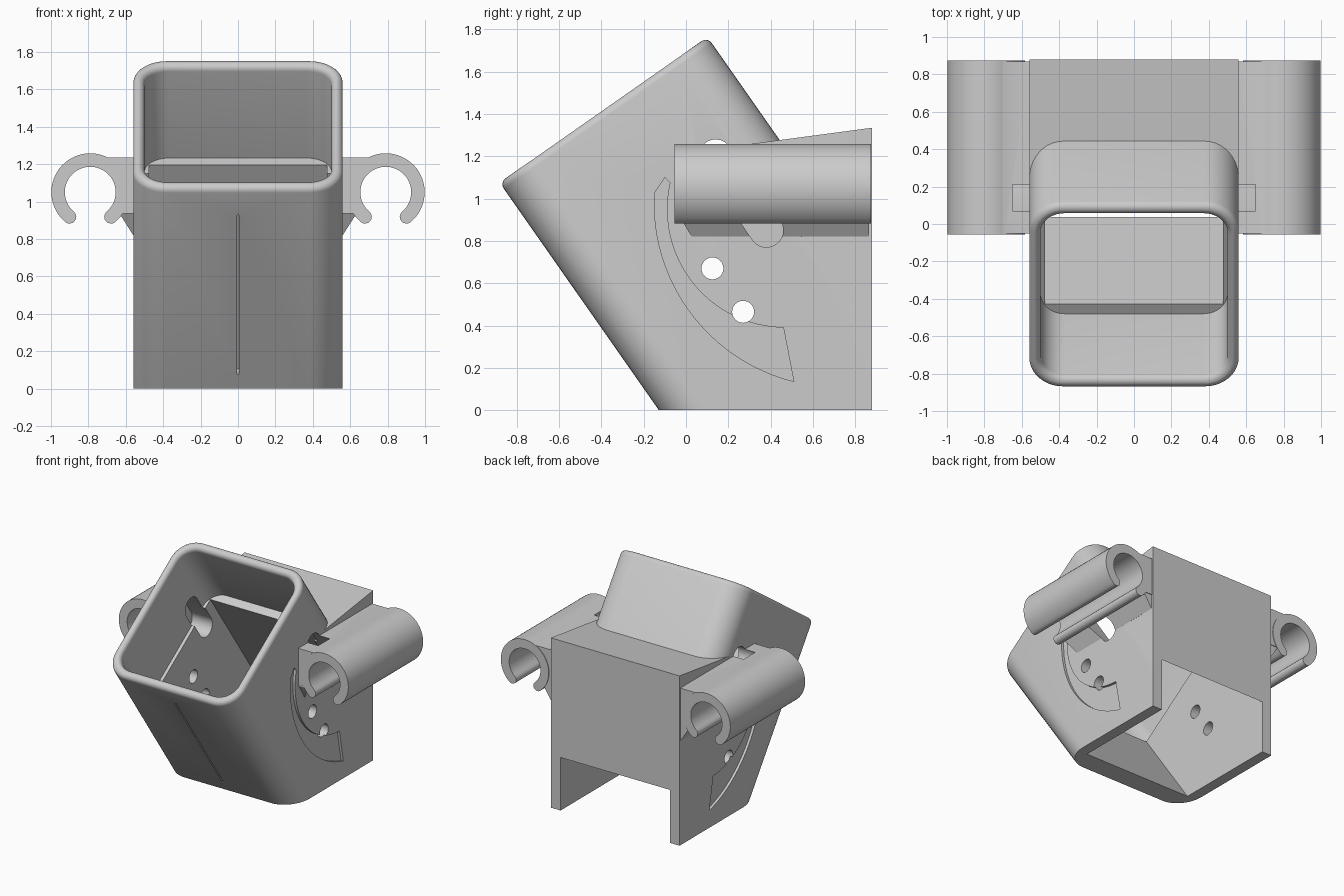
import bpy, bmesh
from math import sin, cos, pi, radians
from mathutils import Matrix

if "Cube" in bpy.data.objects:
    bpy.data.objects.remove(bpy.data.objects["Cube"], do_unlink=True)

grey = bpy.data.materials.new("plain grey")
grey.use_nodes = True
grey.diffuse_color = (0.6, 0.6, 0.6, 1)
grey.node_tree.nodes["Principled BSDF"].inputs["Base Color"].default_value = (0.6, 0.6, 0.6, 1)

# Frame of the tilted tube: local z runs along the tube, origin at its rim
TILT = Matrix.Translation((0, -0.39, 1.42)) @ Matrix.Rotation(radians(35), 4, 'X')


def loft(name, rings, matrix=Matrix()):
    """Closed solid skinned through rings with equal point counts."""
    bm = bmesh.new()
    loops = [[bm.verts.new(p) for p in ring] for ring in rings]
    n = len(loops[0])
    for a, b in zip(loops, loops[1:]):
        for i in range(n):
            j = (i + 1) % n
            bm.faces.new((a[i], a[j], b[j], b[i]))
    bm.faces.new(loops[0])
    bm.faces.new(loops[-1])
    bmesh.ops.recalc_face_normals(bm, faces=bm.faces)
    bm.transform(matrix)
    mesh = bpy.data.meshes.new(name)
    bm.to_mesh(mesh)
    bm.free()
    mesh.materials.append(grey)
    obj = bpy.data.objects.new(name, mesh)
    bpy.context.collection.objects.link(obj)
    return obj


def side_prism(name, pts, x0, x1):
    """Side outline (y, z) extruded along x."""
    return loft(name, [[(x, y, z) for y, z in pts] for x in (x0, x1)])


def box(name, lo, hi, matrix=Matrix()):
    return loft(name, [[(lo[0], lo[1], z), (hi[0], lo[1], z), (hi[0], hi[1], z), (lo[0], hi[1], z)]
                       for z in (lo[2], hi[2])], matrix)


def arc(cx, cy, r, a0, a1, n):
    return [(cx + r * cos(radians(a0 + (a1 - a0) * i / n)),
             cy + r * sin(radians(a0 + (a1 - a0) * i / n))) for i in range(n + 1)]


def rounded_ring(hx, hy, r, z):
    pts = []
    for sx, sy, a in ((1, 1, 0), (-1, 1, 90), (-1, -1, 180), (1, -1, 270)):
        pts += arc(sx * (hx - r), sy * (hy - r), r, a, a + 90, 10)
    return [(x, y, z) for x, y in pts]


def boolean(obj, tool, operation):
    mod = obj.modifiers.new("cut", 'BOOLEAN')
    mod.operation, mod.object, mod.solver = operation, tool, 'EXACT'
    bpy.context.view_layer.objects.active = obj
    bpy.ops.object.modifier_apply(modifier=mod.name)
    bpy.data.objects.remove(tool, do_unlink=True)


def finish(obj):
    bpy.ops.object.select_all(action='DESELECT')
    obj.select_set(True)
    bpy.context.view_layer.objects.active = obj
    bpy.ops.object.shade_smooth_by_angle(angle=radians(30))


# Tilted outer tube with a rounded rim
ROUND = 0.035
steps = [i * pi / 10 for i in range(6)]
rings = [rounded_ring(0.56, 0.6, 0.18, -2.6)]
for a in steps:
    inset = ROUND * (1 - cos(a))
    rings.append(rounded_ring(0.56 - inset, 0.6 - inset, 0.18 - inset, ROUND * (sin(a) - 1)))
body = loft("body", rings, TILT)

# Square block behind the tube, trimmed flat at the base and back
block = side_prism("block", [(0.1, 1.231), (0.88, 1.335), (0.88, 0), (0.08, 0)], -0.5595, 0.5595)
boolean(body, block, 'UNION')
boolean(body, box("trim", (-2, -2, 0), (2, 0.88, 3)), 'INTERSECT')

# Rounded upper cavity with a flared mouth, then a narrower square shaft
rings = [rounded_ring(0.5, 0.53, 0.13, -0.6)]
for a in steps:
    flare = ROUND * (1 - cos(a))
    rings.append(rounded_ring(0.5 + flare, 0.53 + flare, 0.13 + flare, ROUND * (sin(a) - 1)))
rings.append(rounded_ring(0.535, 0.565, 0.165, 0.1))
boolean(body, loft("upper_cavity", rings, TILT), 'DIFFERENCE')
boolean(body, box("shaft", (-0.475, -0.465, -2.6), (0.475, 0.465, -0.55), TILT), 'DIFFERENCE')

# Narrow groove down the front
boolean(body, box("front_groove", (-0.006, -0.7, -1.22), (0.006, -0.55, -0.18), TILT), 'DIFFERENCE')

# Two round holes through both sides
for y, z in ((0.125, 0.67), (0.27, 0.465)):
    boolean(body, side_prism("hole", arc(y, z, 0.052, 0, 345, 23), -1, 1), 'DIFFERENCE')


def slot(s):
    """Capsule slot running along the tube, shorter on the right side."""
    y, z = (0.38, 0.85) if s > 0 else (0.28, 1.0)
    pts = arc(0.14, 1.2, 0.08, 35 - 10, 215, 12) + arc(y, z, 0.08, 215, 395, 12)
    return side_prism("slot", pts, s * 0.4, s * 0.65)


# Crescent recess and slot in each side
crescent = ([(-0.1, 1.1)] + arc(0.72, 0.98, 0.87, 177, 256, 24)
            + arc(0.47, 0.95, 0.56, 269, 167, 24))
for s in (1, -1):
    boolean(body, side_prism("recess", crescent, s * 0.54, s * 0.7), 'DIFFERENCE')
    boolean(body, slot(s), 'DIFFERENCE')
finish(body)

# Open-bottomed pipe clip on each side, with a web and a tapered rib
for s, label in ((1, "left"), (-1, "right")):
    cx, cz = 0.79, 1.05
    ends = [(cx + 0.172 * cos(radians(a)), cz + 0.172 * sin(radians(a))) for a in (-50, 230)]
    outline = (arc(cx, cz, 0.208, -50, 230, 48)
               + arc(*ends[1], 0.036, 230, 410, 8)[1:-1]
               + arc(cx, cz, 0.136, 230, -50, 40)
               + arc(*ends[0], 0.036, 130, 310, 8)[1:-1])
    clip = loft(label + "_clip", [[(s * x, y, z) for x, z in outline] for y in (-0.055, 0.875)])
    web = [(0.55, 1.235), (0.72, 1.235), (0.63, 1.15), (0.615, 1.05), (0.645, 0.94),
           (0.625, 0.935), (0.55, 0.935)]
    boolean(clip, loft("web", [[(s * x, y, z) for x, z in web] for y in (-0.05, 0.87)]), 'UNION')
    rib = [(0.55, 0.95), (0.64, 0.95), (0.63, 0.93), (0.56, 0.82), (0.55, 0.82)]
    rib_rings = [[(s * x, y + (0.94 - z) * lean, z) for x, z in rib]
                 for y, lean in ((-0.045, 0.6), (0.865, 0))]
    boolean(clip, loft("rib", rib_rings), 'UNION')
    boolean(clip, slot(s), 'DIFFERENCE')
    finish(clip)
